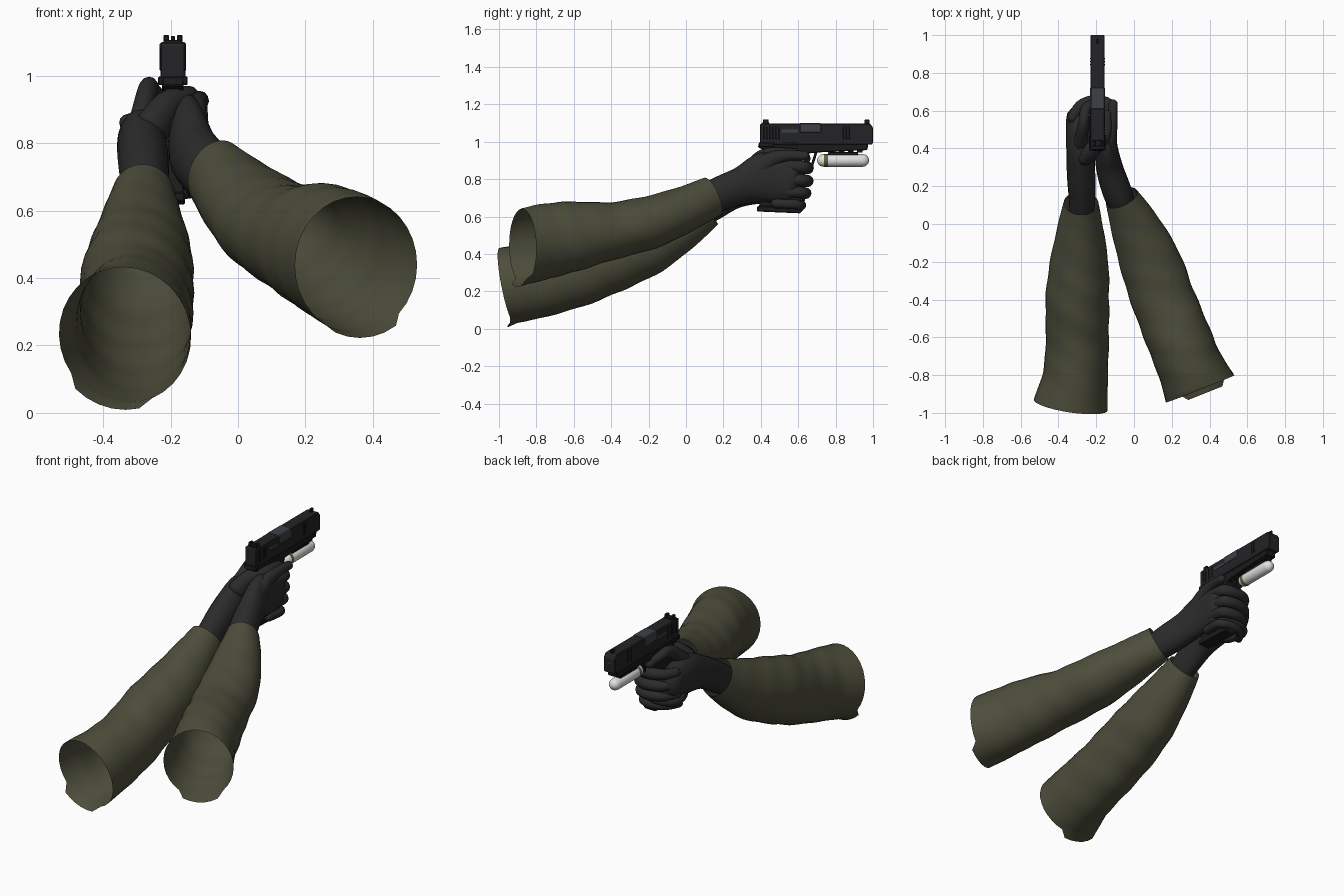
import bpy, bmesh, math
from mathutils import Vector

cube = bpy.data.objects.get("Cube")
if cube:
    bpy.data.objects.remove(cube)


def material(name, r, g, b):
    m = bpy.data.materials.new(name)
    m.use_nodes = True
    m.diffuse_color = (r, g, b, 1)
    m.node_tree.nodes["Principled BSDF"].inputs["Base Color"].default_value = (r, g, b, 1)
    return m


OLIVE = material("olive_cloth", .075, .076, .045)
GLOVE = material("black_glove", .024, .024, .025)
METAL = material("dark_gunmetal", .017, .017, .019)
FRAME = material("black_polymer", .011, .011, .012)
STEEL = material("blue_grey_steel", .045, .052, .063)
WHITE = material("white_casing", .75, .75, .75)
BRASS = material("dull_brass", .13, .11, .04)
GUN_X = -.193


def finish(name, bm, mat, smooth=None):
    bmesh.ops.recalc_face_normals(bm, faces=bm.faces)
    me = bpy.data.meshes.new(name)
    bm.to_mesh(me)
    bm.free()
    me.materials.append(mat)
    ob = bpy.data.objects.new(name, me)
    bpy.context.collection.objects.link(ob)
    if smooth:
        bpy.ops.object.select_all(action="DESELECT")
        ob.select_set(True)
        bpy.context.view_layer.objects.active = ob
        bpy.ops.object.shade_smooth_by_angle(angle=math.radians(smooth))
    return ob


def spline(rows, steps):
    """Smooth interpolation through rows of x, y, z, half width, half height."""
    out = []
    for i in range(len(rows) - 1):
        p = [rows[max(0, min(len(rows) - 1, i + k))] for k in (-1, 0, 1, 2)]
        for s in range(steps):
            t = s / steps
            out.append([b + .5 * t * (c - a + t * (2 * a - 5 * b + 4 * c - d
                        + t * (3 * (b - c) + d - a))) for a, b, c, d in zip(*p)])
    return out + [list(rows[-1])]


def dome(ring, sign):
    c, t, w, h = ring
    return [(c + t * sign * min(w, h) * math.sin(a), t, w * math.cos(a), h * math.cos(a))
            for a in (.5, 1, 1.4)]


def loft(name, rows, mat, sides=16, steps=5, hem=None, flap=(0, 0)):
    """Tube along rows; domed ends, or open with a torn hem facing along hem."""
    pts = spline(rows, steps)
    rings = []
    for i, p in enumerate(pts):
        a, b = pts[max(0, i - 1)], pts[min(len(pts) - 1, i + 1)]
        t = (Vector(b[:3]) - Vector(a[:3])).normalized()
        if hem and i < 4:
            t = Vector(hem).normalized().lerp(t, i / 4).normalized()
        rings.append((Vector(p[:3]), t, p[3], p[4]))
    if not hem:
        rings = dome(rings[0], -1)[::-1] + rings + dome(rings[-1], 1)
    bm = bmesh.new()
    loops = []
    for i, (c, t, w, h) in enumerate(rings):
        side = t.cross(Vector((0, 0, 1))).normalized()
        up = side.cross(t)
        u = i / (len(rings) - 1)
        loop = []
        for k in range(sides):
            a = 2 * math.pi * k / sides
            # cloth folds
            f = 1
            if hem:
                f += .014 * math.sin(math.pi * u) * math.sin(42 * u + 2 * math.sin(a + 1) + math.sin(2 * a))
            v = c + side * w * f * math.cos(a) + up * h * f * math.sin(a)
            # torn flap hanging past the hem
            if i == 0 and flap[0] < math.degrees(a) < flap[1]:
                v += (v - c) * .06 - t * .035
            loop.append(bm.verts.new(v))
        loops.append(loop)
    for la, lb in zip(loops, loops[1:]):
        for k in range(sides):
            n = (k + 1) % sides
            bm.faces.new((la[k], la[n], lb[n], lb[k]))
    if not hem:
        bm.faces.new(loops[0])
        bm.faces.new(loops[-1])
    return finish(name, bm, mat, 60)


def prism(name, profile, half, mat, bevel=.004, x=GUN_X):
    """Side profile of (y, z) points, extruded across the width."""
    bm = bmesh.new()
    face = bm.faces.new([bm.verts.new((x - half, y, z)) for y, z in profile])
    new = bmesh.ops.extrude_face_region(bm, geom=[face])["geom"]
    bmesh.ops.translate(bm, vec=(2 * half, 0, 0), verts=[v for v in new if isinstance(v, bmesh.types.BMVert)])
    if bevel:
        bmesh.ops.recalc_face_normals(bm, faces=bm.faces)
        bmesh.ops.bevel(bm, geom=list(bm.edges), offset=bevel, segments=1, affect="EDGES")
    return finish(name, bm, mat)


def box(name, y0, y1, z0, z1, half, mat, bevel=.003, x=GUN_X):
    return prism(name, [(y0, z0), (y1, z0), (y1, z1), (y0, z1)], half, mat, bevel, x)


def rod(name, y0, y1, z, r, mat):
    return loft(name, [(GUN_X, y0, z, r, r), (GUN_X, y1, z, r, r)], mat, 20, 1)


# Sleeves: open tubes with a torn hem
loft("right_sleeve", [(-.335, -.958, .23, .198, .206), (-.31, -.8, .26, .172, .203),
     (-.3, -.6, .307, .167, .193), (-.3, -.4, .382, .168, .187), (-.29, -.2, .462, .154, .17),
     (-.284, 0, .575, .117, .133), (-.28, .11, .648, .092, .108)],
     OLIVE, 32, 6, (.15, 1, .2), (219, 288))
loft("left_sleeve", [(.35, -.873, .438, .195, .203), (.295, -.75, .468, .175, .2),
     (.235, -.6, .495, .172, .187), (.155, -.4, .523, .168, .154), (.085, -.2, .567, .162, .142),
     (.0, 0, .642, .128, .122), (-.066, .14, .707, .09, .11)],
     OLIVE, 32, 6, (-.4, 1, .02), (245, 305))

# Gloved palms and wrists
loft("right_palm", [(-.28, .02, .59, .06, .08), (-.275, .13, .66, .07, .088),
     (-.28, .26, .735, .075, .092), (-.285, .42, .787, .074, .115), (-.295, .56, .79, .064, .095)], GLOVE, 20)
loft("left_palm", [(-.04, .05, .66, .06, .07), (-.085, .16, .713, .077, .09),
     (-.13, .3, .765, .071, .102), (-.148, .43, .81, .058, .135), (-.14, .56, .8, .048, .12)], GLOVE, 20)

# Left fingers wrap across the front of the grip
for i, (y, z, r) in enumerate([(.61, .66, .026), (.633, .725, .031), (.643, .79, .033), (.643, .86, .034)]):
    loft(f"left_finger_{i + 1}", [(-.135, y - .13, z + .01, r, r), (-.13, y - .03, z + .005, r, r),
         (-.16, y, z, r, r), (-.22, y + .005, z, r, r), (-.285, y - .02, z, r * .9, r * .9),
         (-.325, y - .08, z, r * .8, r * .8)], GLOVE, 12, 4)
# Right fingers sit beneath them
for i, z in enumerate([.69, .755, .82]):
    loft(f"right_finger_{i + 1}", [(-.3, .46, z, .031, .031), (-.325, .55, z, .031, .031),
         (-.275, .6, z, .03, .03), (-.2, .605, z, .028, .028), (-.15, .57, z, .025, .025)], GLOVE, 12, 4)
# Trigger finger and thumbs
loft("right_index_finger", [(-.285, .43, .87, .036, .045), (-.267, .53, .957, .029, .036),
     (-.255, .61, .955, .026, .027), (-.215, .645, .91, .022, .022)], GLOVE, 12)
loft("right_thumb", [(-.25, .36, .85, .045, .06), (-.205, .41, .915, .04, .045),
     (-.15, .47, .94, .03, .03), (-.142, .58, .94, .024, .024)], GLOVE, 12)
loft("left_thumb", [(-.13, .35, .82, .045, .06), (-.125, .45, .9, .035, .045),
     (-.115, .54, .925, .028, .03), (-.11, .635, .925, .024, .025)], GLOVE, 12)

# Pistol frame, grip and magazine base
prism("pistol_frame", [(.39, .995), (.385, .97), (.43, .95), (.39, .65), (.58, .65), (.63, .935),
      (.74, .945), (.97, .955), (.975, .995)], .032, FRAME)
box("beavertail", .39, .47, .972, .997, .044, FRAME)
prism("magazine_base", [(.38, .627), (.61, .617), (.63, .64), (.6, .655), (.38, .655)], .036, FRAME)
prism("trigger_guard", [(.6, .95), (.6, .868), (.68, .87), (.705, .95), (.69, .95), (.67, .885),
      (.617, .883), (.617, .95)], .014, FRAME, .002)
prism("trigger", [(.64, .95), (.648, .9), (.66, .89), (.656, .95)], .007, METAL, 0)

# Slide with chamber block, sights and grooves
prism("slide", [(.395, .985), (.995, .985), (1, .995), (1, 1.075), (.985, 1.097), (.4, 1.097), (.395, 1.092)],
      .0375, METAL, .004)
box("chamber_block", .605, .725, 1.045, 1.1, .039, STEEL, .006)
box("extractor", .51, .6, 1.048, 1.066, .039, STEEL, .001)
for n, start, count in (("rear", .415, 6), ("front", .84, 3)):
    for i in range(count):
        y = start + i * .016
        box(f"{n}_slide_rib_{i + 1}", y, y + .008, 1.015, 1.082, .039, FRAME, .001)
box("rear_sight_base", .41, .445, 1.092, 1.106, .028, FRAME, .002)
for s in (-1, 1):
    box(f"rear_sight_post_{s + 2}", .412, .44, 1.1, 1.12, .008, FRAME, .002, GUN_X + s * .02)
box("front_sight", .955, .98, 1.092, 1.118, .006, FRAME, .002)
box("slide_stop", .52, .6, .982, .995, .04, METAL, .002)
rod("barrel", .9, .985, 1.045, .016, STEEL)

# Accessory rail and under-barrel light
for i in range(4):
    box(f"rail_lug_{i + 1}", .77 + i * .048, .8 + i * .048, .942, .965, .027, FRAME, .002)
box("light_mount", .76, .92, .925, .945, .018, FRAME, .002)
rod("light_casing", .735, .945, .9, .034, WHITE)
rod("light_collar", .744, .752, .9, .0355, BRASS)
rod("light_lens", .94, .955, .9, .022, WHITE)
